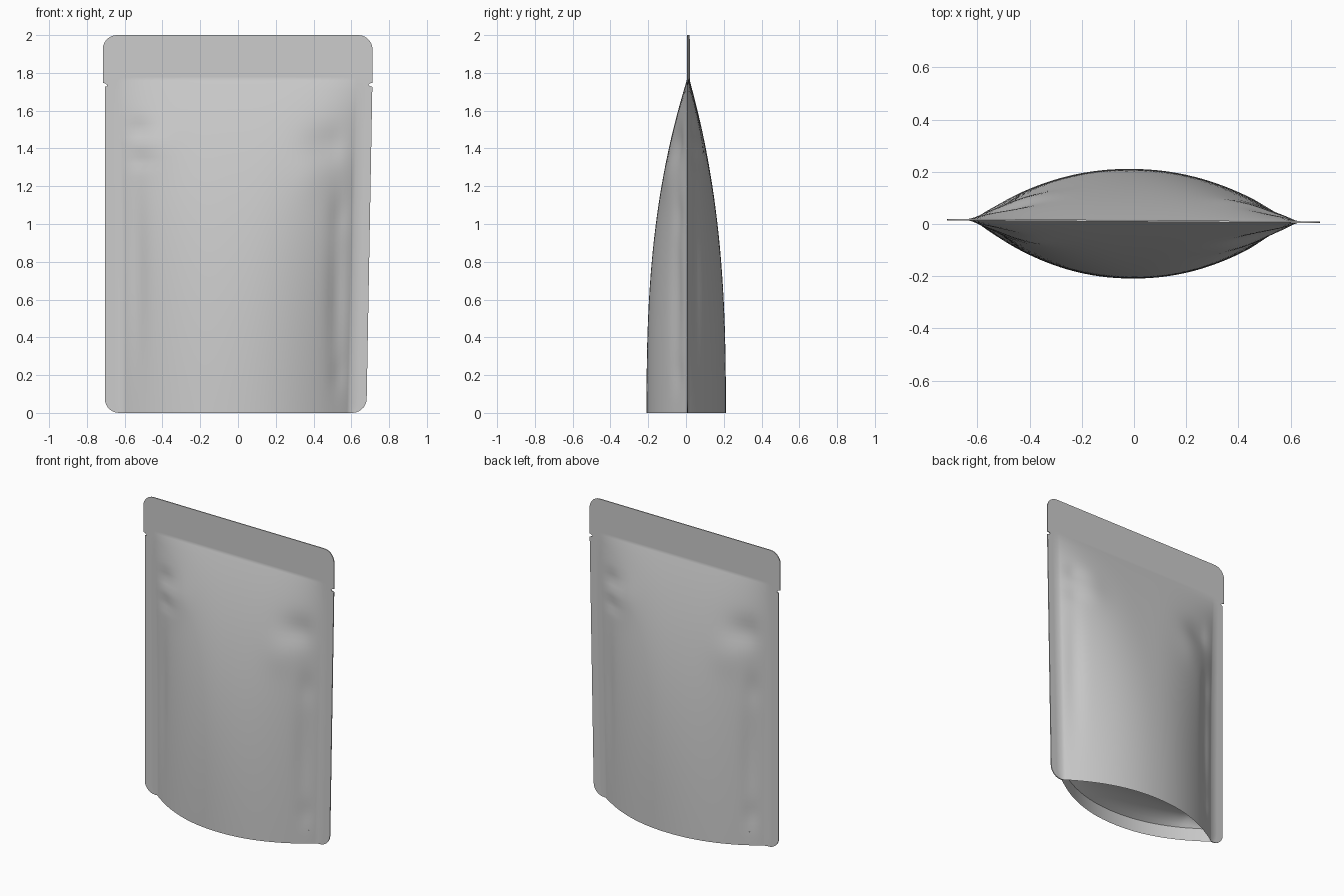
import bpy, bmesh, math

if "Cube" in bpy.data.objects:
    bpy.data.objects.remove(bpy.data.objects["Cube"])

SEAL_Z, TOP, R, N = 1.77, 2.0, 0.075, 48

# soft dents and folds: x, z, width, height, depth
DENTS = [(-0.54, 0.75, 0.05, 0.45, -0.014), (0.53, 0.60, 0.05, 0.40, -0.018),
         (-0.53, 1.50, 0.09, 0.05, -0.012), (-0.52, 1.34, 0.09, 0.04, -0.010),
         (0.48, 1.42, 0.12, 0.09, -0.016), (0.55, 1.05, 0.05, 0.10, -0.010),
         (-0.42, 1.42, 0.10, 0.12, 0.008), (0.38, 1.25, 0.10, 0.12, 0.006),
         (0.54, 0.20, 0.04, 0.08, -0.010)]


def lerp(a, b, t):
    return a + (b - a) * t


def inset(z):
    """Rounded corners and tear notches of the outline."""
    d = min(z, TOP - z)
    cut = R - math.sqrt(max(0, R * R - (R - d) ** 2)) if d < R else 0
    return cut + max(0, 0.022 * (1 - (abs(z - 1.737) / 0.011) ** 2))


def row_x(z):
    """All x positions across one row: left seal, pouch, right seal."""
    t = min(z / SEAL_Z, 1)
    left = (-0.705 if z < 1.737 else -0.716) + inset(z)
    right = lerp(0.68, 0.712, t) - inset(z)
    il, ir = lerp(-0.612, -0.64, t ** 3), lerp(0.592, 0.635, t)
    inner = [(il + ir) / 2 - (ir - il) / 2 * math.cos(math.pi * (0.15 + 0.7 * i / N)) / math.cos(math.pi * 0.15)
             for i in range(N + 1)]
    return [left, (left + il) / 2] + inner + [(ir + right) / 2, right], il, ir


def sheet_y(x, z, il, ir, side):
    """Depth of the front (-1) or back (+1) film."""
    base = 0.012 - 0.007 * x
    t = (SEAL_Z - z) / SEAL_Z
    u = abs((x - (il + ir) / 2) / ((ir - il) / 2))
    depth = 0
    if t > 0 and u < 1:
        bulge = 1 - (1 - t) ** 2.6
        power = 2.1 + 2.5 * (1 - t) ** 4
        depth = (0.218 if side < 0 else 0.196) * bulge * (1 - u ** power)
        fade = min(1, (1 - u) * 6) * min(1, t * 8)
        for dx, dz, w, h, a in DENTS:
            depth += fade * a * math.exp(-((x * -side - dx) / w) ** 2 - ((z - dz) / h) ** 2)
    return base + side * (0.003 + max(depth, 0))


def finish(bm, name):
    me = bpy.data.meshes.new(name)
    bm.to_mesh(me)
    bm.free()
    ob = bpy.data.objects.new(name, me)
    bpy.context.collection.objects.link(ob)
    bpy.ops.object.select_all(action='DESELECT')
    ob.select_set(True)
    bpy.context.view_layer.objects.active = ob
    bpy.ops.object.shade_smooth_by_angle(angle=math.radians(40))
    return ob


def skin(bm, rows, flip=False):
    for a, b in zip(rows, rows[1:]):
        for i in range(len(a) - 1):
            f = (a[i], a[i + 1], b[i + 1], b[i])
            bm.faces.new(f[::-1] if flip else f)


# row heights, denser at the corners, the notch and the top seal
arc = [R * (1 - math.cos(math.pi / 2 * i / 7)) for i in range(8)]
zs = arc + [lerp(R, 1.71, i / 46) for i in range(1, 47)]
zs += [1.722, 1.726, 1.730, 1.737, 1.744, 1.748, 1.752, 1.76, SEAL_Z, 1.78, 1.85]
zs += [TOP - a for a in reversed(arc)]

# pouch body: front and back films joined along the seals
bm = bmesh.new()
films = {-1: [], 1: []}
for z in zs:
    xs, il, ir = row_x(z)
    for s in films:
        films[s].append([bm.verts.new((x, sheet_y(x, z, il, ir, s), z)) for x in xs])
front, back = films[-1], films[1]
skin(bm, front)
skin(bm, back, flip=True)
skin(bm, [[r[0] for r in front], [r[0] for r in back]])
skin(bm, [[r[-1] for r in front], [r[-1] for r in back]], flip=True)
skin(bm, [front[-1], back[-1]])
for cols in (slice(0, 3), slice(-3, None)):
    skin(bm, [front[0][cols], back[0][cols]], flip=True)
finish(bm, "pouch_body")

# bottom gusset: raised film between the two sides
bm = bmesh.new()
rows = []
z = 0.09
xs, il, ir = row_x(z)
for j in range(13):
    s = j / 12
    row = []
    for x in xs[2:-2]:
        yf, yb = (sheet_y(x, z, il, ir, k) for k in (-1, 1))
        rise = 0.06 * (1 - (2 * s - 1) ** 2) * min(1, (yb - yf) / 0.2)
        row.append(bm.verts.new((x, lerp(yf, yb, s), z + rise)))
    rows.append(row)
skin(bm, rows, flip=True)
finish(bm, "bottom_gusset")
